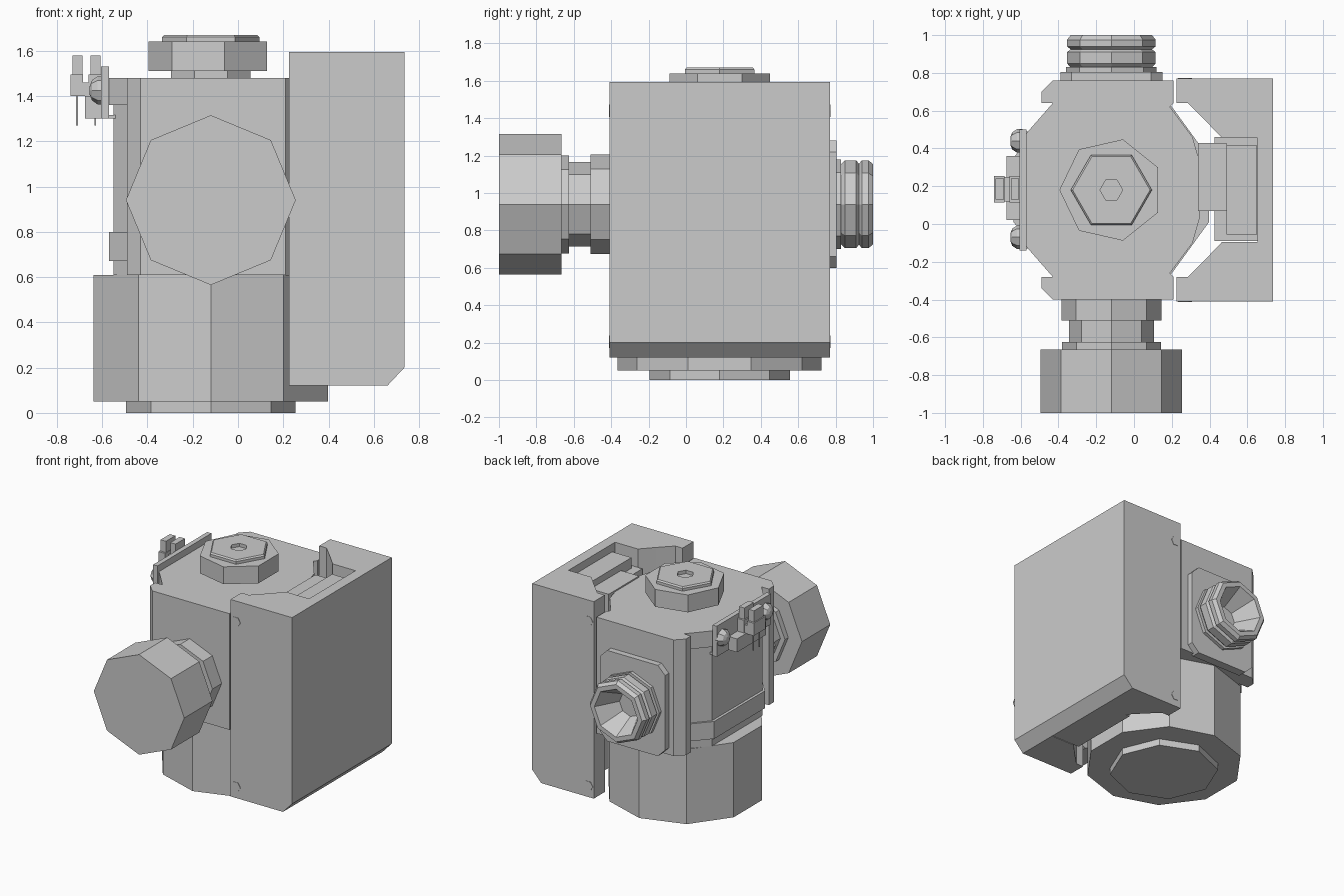
import bpy, bmesh
from math import pi, cos, sin
from mathutils import Vector

if "Cube" in bpy.data.objects:
    bpy.data.objects.remove(bpy.data.objects["Cube"])

CX, CY, CZ = -0.12, 0.18, 0.94   # vertical axis of the body, height of the ports


def finish(name, bm):
    bmesh.ops.recalc_face_normals(bm, faces=bm.faces)
    me = bpy.data.meshes.new(name)
    bm.to_mesh(me)
    bm.free()
    ob = bpy.data.objects.new(name, me)
    bpy.context.collection.objects.link(ob)
    return ob


def lathe(name, profile, n, axis='z', centre=(CX, CY), phase=0.0):
    """Faceted turned part: profile holds (radius, position along axis)."""
    bm = bmesh.new()
    rings = []
    for r, h in profile:
        ring = []
        for i in range(n):
            t = phase + 2 * pi * i / n
            a, b = centre[0] + r * cos(t), centre[1] + r * sin(t)
            ring.append(bm.verts.new({'z': (a, b, h), 'y': (a, h, b), 'x': (h, a, b)}[axis]))
        rings.append(ring)
    for p, q in zip(rings, rings[1:]):
        for i in range(n):
            j = (i + 1) % n
            bm.faces.new((p[i], p[j], q[j], q[i]))
    bm.faces.new(rings[0])
    bm.faces.new(rings[-1])
    return finish(name, bm)


def prism(name, pts, lo, hi, axis='z', clip=None):
    """Extruded outline; clip is an optional (point, normal) trimming plane."""
    bm = bmesh.new()
    place = (lambda a, b, h: (a, b, h)) if axis == 'z' else (lambda a, b, h: (a, h, b))
    p = [bm.verts.new(place(a, b, lo)) for a, b in pts]
    q = [bm.verts.new(place(a, b, hi)) for a, b in pts]
    bm.faces.new(p)
    bm.faces.new(q)
    for i in range(len(pts)):
        j = (i + 1) % len(pts)
        bm.faces.new((p[i], p[j], q[j], q[i]))
    if clip:
        cut = bmesh.ops.bisect_plane(bm, geom=bm.verts[:] + bm.edges[:] + bm.faces[:],
                                     plane_co=clip[0], plane_no=clip[1], clear_outer=True)
        edges = [e for e in cut['geom_cut'] if isinstance(e, bmesh.types.BMEdge)]
        bmesh.ops.contextual_create(bm, geom=edges)
    return finish(name, bm)


def box(name, x, y, z):
    return prism(name, [(x[0], y[0]), (x[1], y[0]), (x[1], y[1]), (x[0], y[1])], *z)


def mirror_y(half):
    """Complete an outline symmetrical about the body's centre line."""
    return half + [(x, 2 * CY - y) for x, y in reversed(half)]


# Main housing: octagonal core between two chamfered end plates
core = [(-0.41, 0.64), (-0.55, 0.48)]
left = [(-0.43, 0.76), (-0.49, 0.70), (-0.49, 0.64)] + core
right = [(0.21, 0.76), (0.21, 0.64), (0.19, 0.62), (0.31, 0.46), (0.35, 0.32)]
outline = mirror_y(left) + [(x, y) for x, y in reversed(mirror_y(right))]
prism("housing", outline, 0.61, 1.48)
band = mirror_y([(-0.40, 0.65), (-0.43, 0.64), (-0.57, 0.48)])
prism("housing_lower_band", band, 0.67, 0.80)
prism("housing_top_band", band, 1.36, 1.48)

# Bowl with its protruding base
lathe("bowl", [(0.545, 0.05), (0.545, 0.61)], 10, phase=pi / 2)
lathe("bowl_base", [(0.375, 0.0), (0.375, 0.07)], 8)

# Top plug with hexagonal head and socket
lathe("top_plug_neck", [(0.19, 1.46), (0.19, 1.52)], 8, phase=pi / 8)
lathe("top_plug", [(0.275, 1.51), (0.275, 1.64)], 7, phase=pi)
lathe("top_plug_head", [(0.215, 1.63), (0.215, 1.66), (0.205, 1.67),
                        (0.06, 1.67), (0.06, 1.645)], 6)

# Front port, stem and large cap
port = (CX, CZ)
lathe("front_port_flange", [(0.265, -0.51), (0.265, -0.37)], 8, 'y', port)
lathe("front_port_stem", [(0.225, -0.63), (0.225, -0.50)], 8, 'y', port)
lathe("front_port_collar", [(0.262, -0.67), (0.262, -0.625)], 8, 'y', port)
lathe("front_cap", [(0.375, -1.0), (0.375, -0.665)], 8, 'y', port)

# Back port: chamfered plate and hollow nut
w, h, c = 0.27, 0.34, 0.06
plate = [(CX + sx * a, CZ + sz * b) for sx, sz, order in
         ((1, 1, 1), (-1, 1, -1), (-1, -1, 1), (1, -1, -1))
         for a, b in [(w, h - c), (w - c, h)][::order]]
prism("back_port_plate", plate, 0.74, 0.805, 'y')
lathe("back_port_nut", [(0.24, 0.79), (0.24, 0.83), (0.215, 0.83), (0.235, 0.85),
                        (0.235, 0.91), (0.215, 0.925), (0.235, 0.94), (0.235, 0.975),
                        (0.215, 1.0), (0.18, 1.0), (0.09, 0.83)], 8, 'y', port)

# Electronics cover: C-shaped outline, bottom outer edge chamfered
inner = [(0.225, 0.64), (0.285, 0.64), (0.38, 0.545), (0.466, 0.455), (0.655, 0.455)]
cover = [(0.735, -0.41), (0.735, 0.77), (0.225, 0.77)]
cover += mirror_y(inner) + [(0.225, -0.41)]
prism("cover", cover, 0.12, 1.595, clip=((0.66, 0, 0.12), Vector((0.08, 0, -0.075)).normalized()))
box("cover_pocket", (0.425, 0.66), (-0.09, 0.46), (0.12, 1.46))
box("cover_pocket_rim", (0.34, 0.49), (0.07, 0.43), (1.30, 1.49))
box("terminal_block", (0.49, 0.65), (-0.055, 0.415), (1.45, 1.54))

# Cover screws on both side walls
for side, y0, y1 in (("front", -0.413, -0.39), ("back", 0.75, 0.773)):
    for level, z in (("lower", 0.205), ("upper", 1.44)):
        lathe(f"cover_screw_{side}_{level}", [(0.038, y0), (0.038, y1)], 6, 'y', (0.27, z))

# Sensor bracket on the left: upright plate, shelf and domed screws
box("bracket_plate", (-0.605, -0.57), (-0.14, 0.50), (1.30, 1.53))
box("bracket_shelf", (-0.60, -0.48), (-0.13, 0.49), (1.30, 1.315))
for side, y in (("front", -0.07), ("back", 0.44)):
    lathe(f"bracket_screw_{side}", [(0.062, -0.59), (0.062, -0.62), (0.045, -0.645),
                                    (0.02, -0.655)], 8, 'x', (y, 1.425))

# Connector with two stepped plugs and thin pins
box("connector_back", (-0.675, -0.60), (0.02, 0.36), (1.30, 1.40))
box("connector_link", (-0.70, -0.60), (0.12, 0.25), (1.40, 1.46))
for i, x in enumerate((-0.71, -0.63)):
    box(f"connector_{i}", (x - 0.03, x + 0.025), (0.115, 0.255), (1.40, 1.495))
    box(f"connector_top_{i}", (x - 0.022, x + 0.022), (0.13, 0.24), (1.49, 1.58))
    for k, y in enumerate((0.15, 0.22)):
        box(f"connector_pin_{i}_{k}", (x - 0.005, x + 0.003), (y - 0.004, y + 0.004), (1.27, 1.41))
